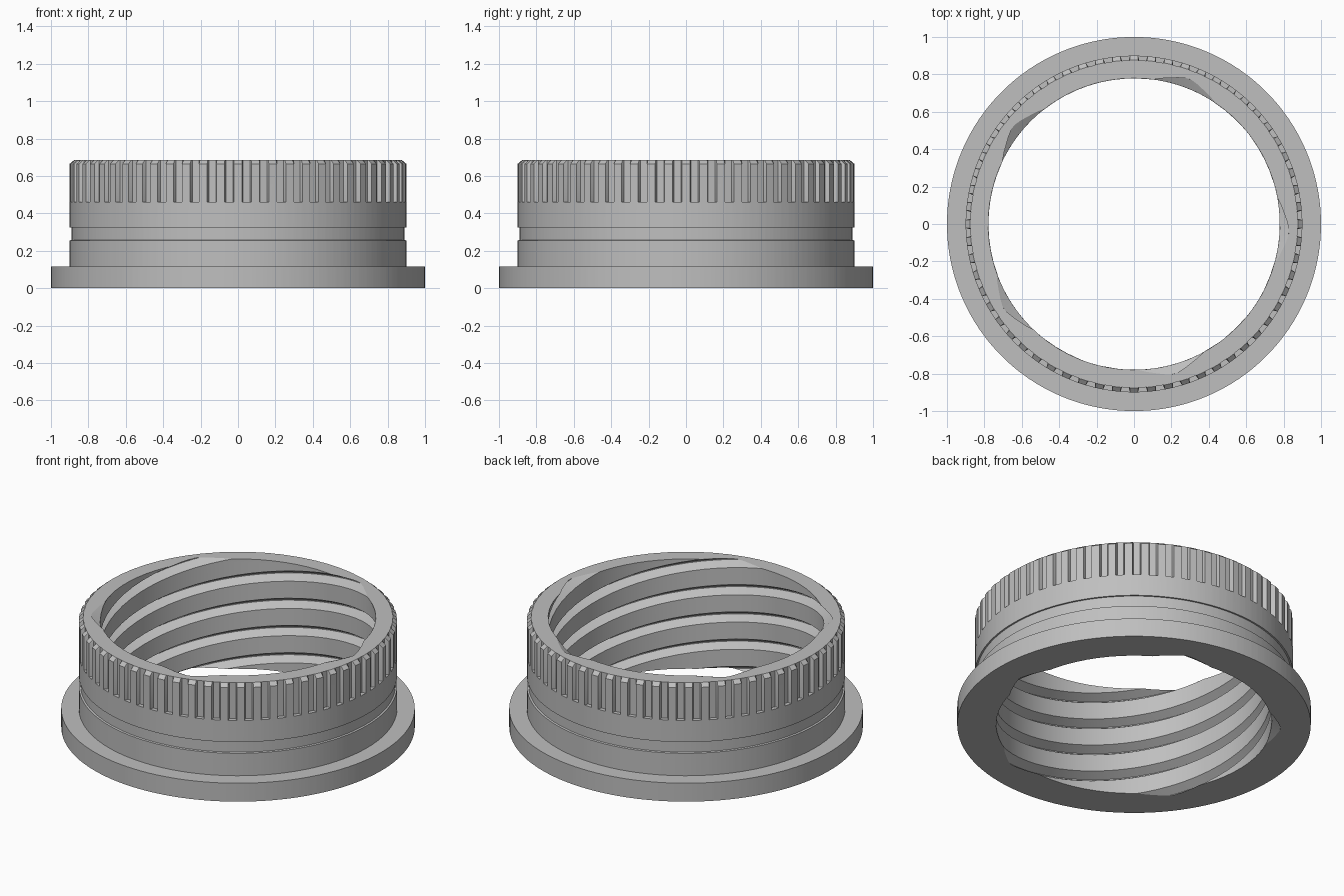
import bpy, bmesh, math

if "Cube" in bpy.data.objects:
    bpy.data.objects.remove(bpy.data.objects["Cube"])

H = 0.685                      # overall height
TEETH, STARTS, LEAD = 60, 5, 0.85

grey = bpy.data.materials.new("plain grey")
grey.diffuse_color = (0.52, 0.52, 0.52, 1)
grey.use_nodes = True
grey.node_tree.nodes["Principled BSDF"].inputs["Base Color"].default_value = grey.diffuse_color


def loft(name, rings):
    """Closed solid through rings of points that all have the same count."""
    bm = bmesh.new()
    loops = [[bm.verts.new(p) for p in ring] for ring in rings]
    n = len(loops[0])
    for a, b in zip(loops, loops[1:]):
        for i in range(n):
            j = (i + 1) % n
            bm.faces.new((a[i], a[j], b[j], b[i]))
    bm.faces.new(loops[0][::-1])
    bm.faces.new(loops[-1])
    bmesh.ops.remove_doubles(bm, verts=bm.verts, dist=1e-5)
    bmesh.ops.recalc_face_normals(bm, faces=bm.faces)
    mesh = bpy.data.meshes.new(name)
    bm.to_mesh(mesh)
    bm.free()
    mesh.materials.append(grey)
    ob = bpy.data.objects.new(name, mesh)
    bpy.context.collection.objects.link(ob)
    return ob


def polar(r, deg, z):
    a = math.radians(deg)
    return (r * math.cos(a), r * math.sin(a), z)


# Outer body: (z, tooth radius, notch radius) from the flange to the knurled rim
levels = [(0, 1, 1), (0.115, 1, 1), (0.115, 0.9, 0.9), (0.255, 0.9, 0.9),
          (0.258, 0.89, 0.89), (0.325, 0.89, 0.89), (0.325, 0.9, 0.9),
          (0.46, 0.9, 0.9), (0.46, 0.9, 0.875), (0.665, 0.9, 0.875),
          (H, 0.876, 0.875)]
step = 360 / TEETH
tooth = [(-1.8, False), (-1.4, True), (1.4, True), (1.8, False)]
rings = [[polar(rt if top else rn, k * step + off, z)
          for k in range(TEETH) for off, top in tooth]
         for z, rt, rn in levels]
collar = loft("threaded_collar", rings)

# Bore cutter: five-lobed section twisted upward, giving left-hand V grooves
section = []
for k in range(STARTS):
    c = k * 360 / STARTS
    section += [(0.78, c - 13.5), (0.806, c - 7), (0.83, c - 1),
                (0.83, c + 1), (0.806, c + 7)]
    section += [(0.78, c + 13.5 + i * 5) for i in range(9)]
layers = 60
cutter_rings = []
for i in range(layers + 1):
    z = -0.06 + i * (H + 0.12) / layers
    turn = 69 - (z - H) * 360 / LEAD
    cutter_rings.append([polar(r, a + turn, z) for r, a in section])
cutter = loft("bore_cutter", cutter_rings)
cutter.hide_render = True

# Cut the bore, then discard the cutter
cut = collar.modifiers.new("bore", 'BOOLEAN')
cut.operation, cut.solver, cut.object = 'DIFFERENCE', 'EXACT', cutter
bpy.context.view_layer.objects.active = collar
bpy.ops.object.select_all(action='DESELECT')
collar.select_set(True)
bpy.ops.object.modifier_apply(modifier=cut.name)
bpy.data.objects.remove(cutter)
bpy.ops.object.shade_smooth_by_angle(angle=math.radians(25))
